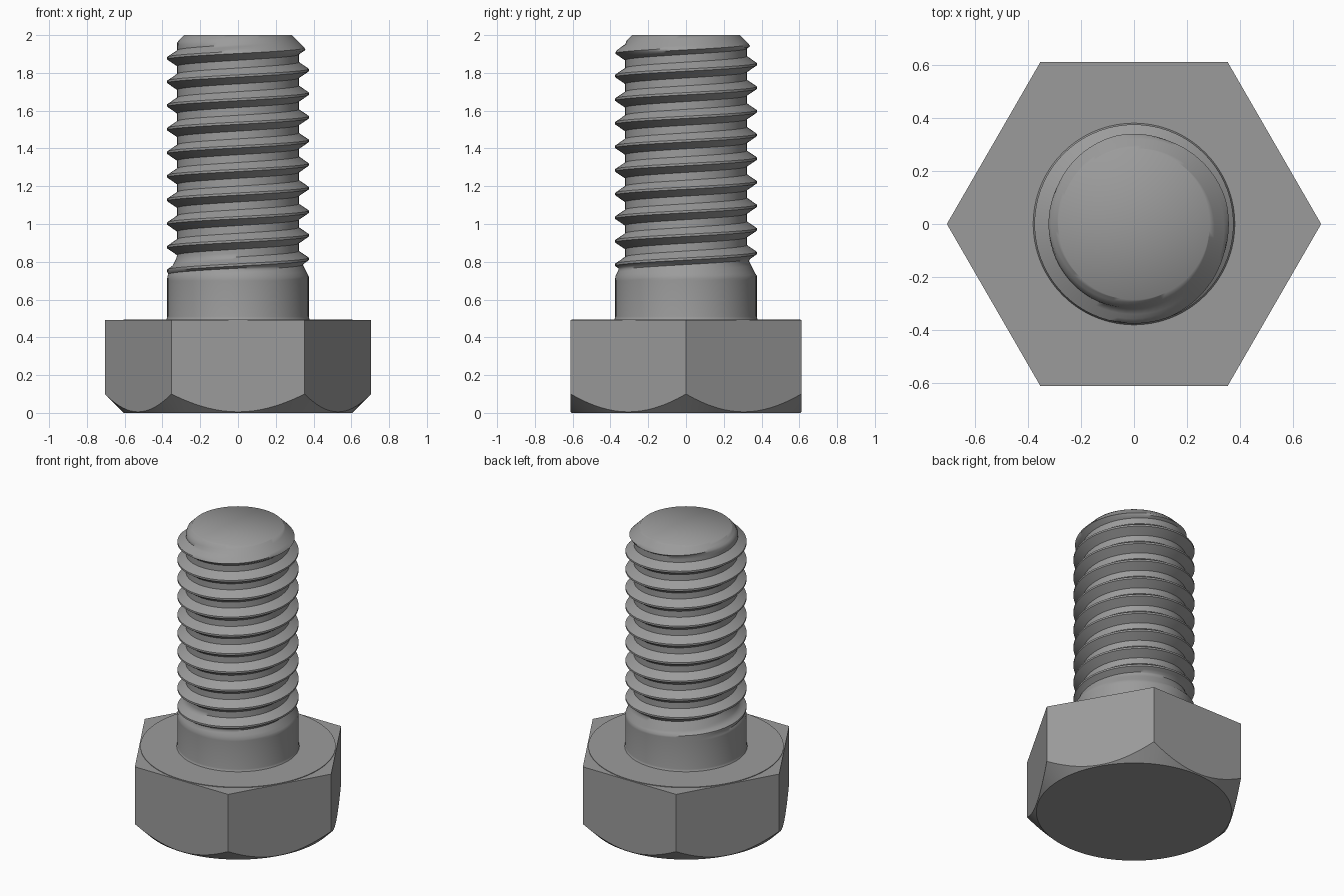
import bpy, bmesh
from math import cos, sin, pi, radians

cube = bpy.data.objects.get("Cube")
if cube:
    bpy.data.objects.remove(cube, do_unlink=True)

steel = bpy.data.materials.new("grey steel")
steel.use_nodes = True
GREY = (0.33, 0.33, 0.33, 1)
steel.diffuse_color = GREY
steel.node_tree.nodes["Principled BSDF"].inputs["Base Color"].default_value = GREY


def finish(name, bm, angle):
    """Turn a bmesh into a smooth-shaded steel object."""
    bmesh.ops.remove_doubles(bm, verts=bm.verts, dist=0.0001)
    bmesh.ops.recalc_face_normals(bm, faces=bm.faces)
    mesh = bpy.data.meshes.new(name)
    bm.to_mesh(mesh)
    bm.free()
    mesh.materials.append(steel)
    obj = bpy.data.objects.new(name, mesh)
    bpy.context.collection.objects.link(obj)
    bpy.ops.object.select_all(action="DESELECT")
    obj.select_set(True)
    bpy.context.view_layer.objects.active = obj
    bpy.ops.object.shade_smooth_by_angle(angle=radians(angle))
    return obj


def skin(bm, columns):
    """Join neighbouring vertical columns of vertices with quads."""
    for a, b in zip(columns, columns[1:]):
        for i in range(len(a) - 1):
            bm.faces.new((a[i], b[i], b[i + 1], a[i + 1]))


def column(bm, t, profile):
    return [bm.verts.new((r * cos(t), r * sin(t), z)) for r, z in profile]


# Hexagonal head, its underside corners trimmed by a 45 degree cone
APOTHEM, FACE_R, HEAD_TOP = 0.6105, 0.605, 0.491
SIDES = 96
bm = bmesh.new()
cols = []
for j in range(SIDES + 1):
    t = 2 * pi * j / SIDES
    hex_r = APOTHEM / cos(t % (pi / 3) - pi / 6)
    cols.append(column(bm, t, [(FACE_R, 0), (hex_r, hex_r - FACE_R), (hex_r, HEAD_TOP)]))
skin(bm, cols)
for level in (0, -1):
    bm.faces.new([c[level] for c in cols[:-1]])
finish("hex_head", bm, 30)

# Thin round bearing face on top of the head
bm = bmesh.new()
cols = [column(bm, 2 * pi * j / SIDES, [(FACE_R, HEAD_TOP - 0.002), (FACE_R, HEAD_TOP + 0.004)])
        for j in range(SIDES + 1)]
skin(bm, cols)
for level in (0, -1):
    bm.faces.new([c[level] for c in cols[:-1]])
finish("bearing_face", bm, 30)

# Shaft: plain shank, runout, right-handed thread and chamfered tip
R, DEPTH, PITCH = 0.375, 0.053, 0.125
CREST, FLANK = 0.006, 0.036
PLAIN_TOP, TIP, TIP_R = 0.70, 2.0, 0.285
CREST_Z = 0.565


def radius(turn, z):
    """Shaft radius at a fraction of a turn and a height."""
    d = (z - CREST_Z - PITCH * turn + PITCH / 2) % PITCH - PITCH / 2
    groove = min(1, max(0, (abs(d) - CREST) / FLANK))
    r = max(R - DEPTH * groove, min(R, R - 0.5 * (z - 0.72)))
    return min(r, TIP_R + TIP - z)


steps = [CREST + FLANK * k / 3 for k in range(4)]
offsets = [-s for s in reversed(steps)] + steps + [PITCH / 2]
SEGMENTS = 72
bm = bmesh.new()
centre = bm.verts.new((0, 0, TIP))
cols = []
for j in range(SEGMENTS + 1):
    turn = j / SEGMENTS
    # Rows follow the helix so that crests and roots stay crisp
    heights = [CREST_Z + PITCH * (turn + k) + o for k in range(-1, 13) for o in offsets]
    heights = [min(TIP, max(PLAIN_TOP, z)) for z in heights]
    profile = [(R + 0.008, 0.49), (R + 0.002, 0.5), (R, 0.51)]
    profile += [(radius(turn, z), z) for z in heights]
    cols.append(column(bm, 2 * pi * turn, profile))
skin(bm, cols)
for a, b in zip(cols, cols[1:]):
    bm.faces.new((a[-1], b[-1], centre))
finish("threaded_shaft", bm, 50)
